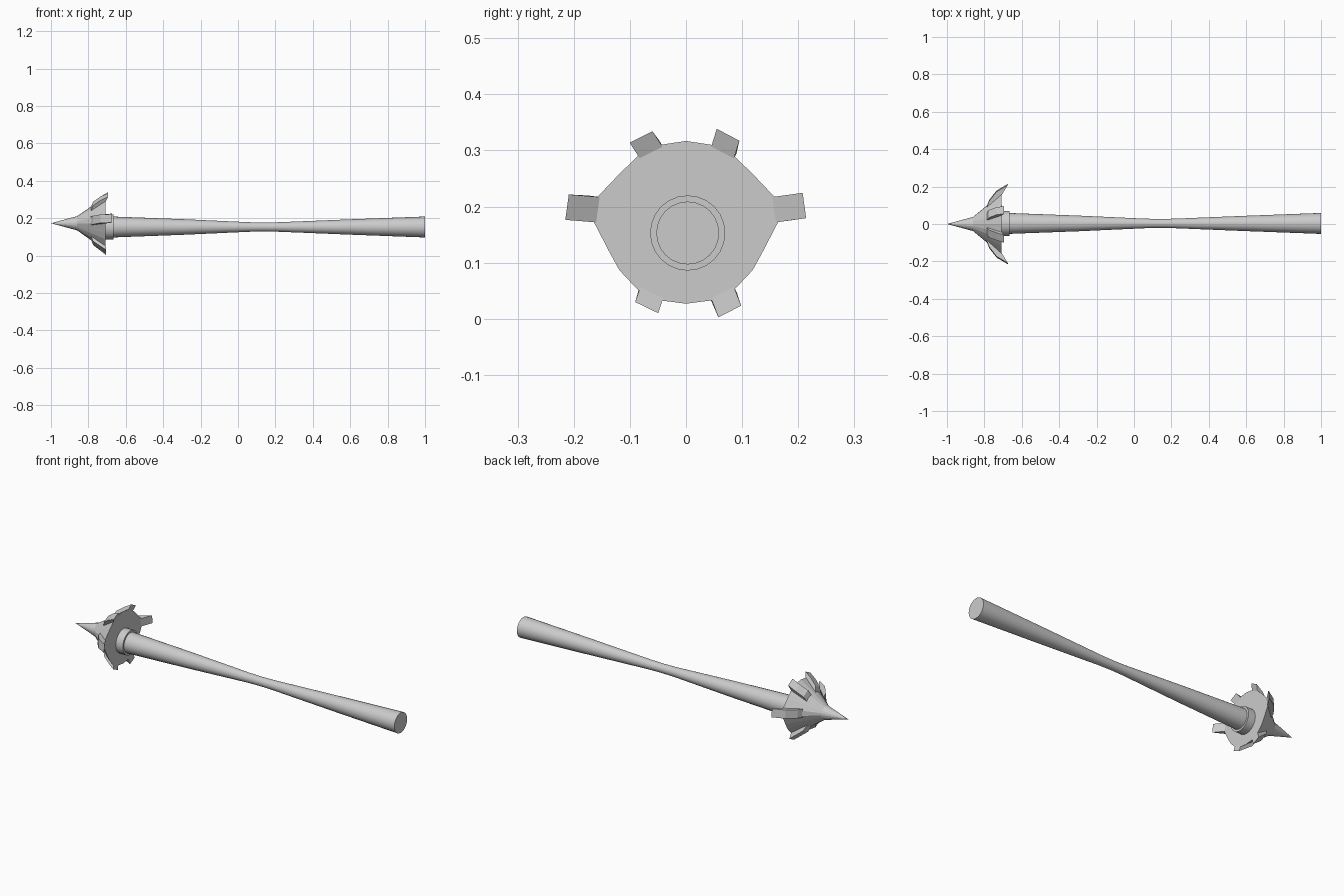
import bpy, bmesh, math
from mathutils import Vector

if "Cube" in bpy.data.objects:
    bpy.data.objects.remove(bpy.data.objects["Cube"])

AXIS_Y, AXIS_Z = 0.003, 0.153      # shaft centre line
HEAD = Vector((0, 0, 0.173))       # centre of the head in y/z


def finish(bm, name, smooth=None):
    bmesh.ops.recalc_face_normals(bm, faces=bm.faces)
    me = bpy.data.meshes.new(name)
    bm.to_mesh(me)
    bm.free()
    ob = bpy.data.objects.new(name, me)
    bpy.context.collection.objects.link(ob)
    if smooth:
        bpy.ops.object.select_all(action='DESELECT')
        ob.select_set(True)
        bpy.context.view_layer.objects.active = ob
        bpy.ops.object.shade_smooth_by_angle(angle=math.radians(smooth))
    return ob


def loft(bm, rings):
    """Bridge consecutive rings of points and cap both ends."""
    vs = [[bm.verts.new(p) for p in ring] for ring in rings]
    for a, b in zip(vs, vs[1:]):
        n = len(a)
        for i in range(n):
            bm.faces.new((a[i], a[(i + 1) % n], b[(i + 1) % n], b[i]))
    bm.faces.new(vs[0])
    bm.faces.new(vs[-1])
    return vs


def circle(x, r, n=24):
    return [(x, AXIS_Y + r * math.cos(2 * math.pi * i / n),
             AXIS_Z + r * math.sin(2 * math.pi * i / n)) for i in range(n)]


# Shaft with a narrow waist
bm = bmesh.new()
loft(bm, [circle(x, r) for x, r in
          [(-0.70, 0.057), (-0.3, 0.042), (0.06, 0.0255), (0.14, 0.024),
           (0.22, 0.0255), (0.6, 0.041), (1.0, 0.056)]])
finish(bm, "shaft", 30)

# Collar behind the head
bm = bmesh.new()
loft(bm, [circle(-0.72, 0.067), circle(-0.665, 0.067)])
finish(bm, "collar", 30)

# Head: spike flaring out to a faceted rim
half = [(0, 0.317), (0.046, 0.310), (0.086, 0.290), (0.12, 0.257),
        (0.158, 0.217), (0.164, 0.172), (0.137, 0.12), (0.119, 0.087),
        (0.087, 0.053), (0.047, 0.033), (0, 0.027)]
outline = half + [(-y, z) for y, z in half[-2:0:-1]]
neck = []
for y, z in outline:
    d = (Vector((0, y, z)) - HEAD).normalized() * 0.038
    neck.append((-0.86, d.y, HEAD.z + d.z))
bm = bmesh.new()
rings = loft(bm, [[(-1.0, 0, HEAD.z)] * len(outline), neck,
                  [(-0.708, y, z) for y, z in outline]])
bmesh.ops.remove_doubles(bm, verts=bm.verts, dist=1e-5)
finish(bm, "spiked_head")

# Six swept blades: rim centre (y, z), tip centre (y, z), tip x
blades = [((0.161, 0.195), (0.211, 0.202), -0.675),
          ((-0.161, 0.195), (-0.212, 0.199), -0.675),
          ((0.067, 0.300), (0.075, 0.328), -0.695),
          ((-0.064, 0.300), (-0.080, 0.324), -0.695),
          ((0.067, 0.043), (0.078, 0.013), -0.705),
          ((-0.063, 0.043), (-0.070, 0.020), -0.705)]
for i, (rim, tip, tip_x) in enumerate(blades):
    base = Vector((0, *rim)) - HEAD
    end = Vector((0, *tip)) - HEAD
    out = base.normalized()
    side = out.cross(Vector((1, 0, 0))) * 0.0228
    b = base.length
    root = 0.038 + (b - 0.038) * 0.45
    section = [Vector((-0.79, 0, 0)) + out * (root - 0.01),
               Vector((-0.775, 0, 0)) + out * (root + 0.032),
               Vector((-0.735, 0, 0)) + out * (root + 0.6 * (end.length - root) + 0.012),
               Vector((tip_x, 0, 0)) + end,
               Vector((-0.708, 0, 0)) + out * (b - 0.004)]
    bm = bmesh.new()
    loft(bm, [[HEAD + p + side for p in section],
              [HEAD + p - side for p in section]])
    finish(bm, f"blade_{i + 1}")
